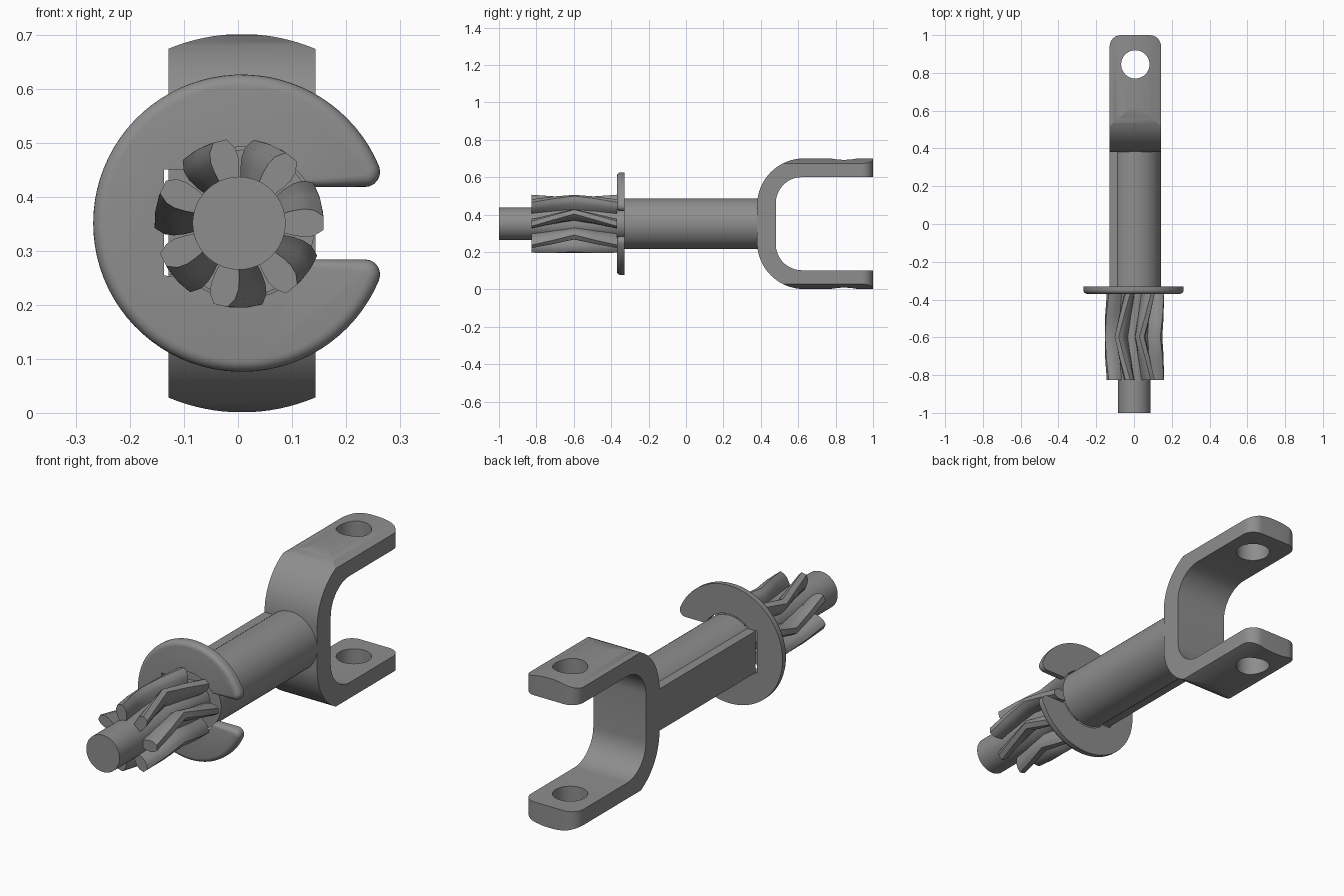
import bpy, bmesh, math
from math import sin, cos, pi, radians

if "Cube" in bpy.data.objects:
    bpy.data.objects.remove(bpy.data.objects["Cube"])

CX, CZ = 0.007, 0.351          # shaft axis
STEEL = bpy.data.materials.new("grey steel")
STEEL.diffuse_color = (0.27, 0.27, 0.27, 1)
STEEL.use_nodes = True
STEEL.node_tree.nodes["Principled BSDF"].inputs["Base Color"].default_value = STEEL.diffuse_color


def finish(name, bm, angle=30):
    bmesh.ops.recalc_face_normals(bm, faces=bm.faces)
    me = bpy.data.meshes.new(name)
    bm.to_mesh(me)
    bm.free()
    me.materials.append(STEEL)
    ob = bpy.data.objects.new(name, me)
    bpy.context.collection.objects.link(ob)
    smooth(ob, angle)
    return ob


def smooth(ob, angle=30):
    bpy.ops.object.select_all(action='DESELECT')
    ob.select_set(True)
    bpy.context.view_layer.objects.active = ob
    bpy.ops.object.shade_smooth_by_angle(angle=radians(angle))


def prism(points, direction):
    """Extrude a closed loop of 3D points along a direction."""
    bm = bmesh.new()
    face = bm.faces.new([bm.verts.new(p) for p in points])
    ext = bmesh.ops.extrude_face_region(bm, geom=[face])
    verts = [g for g in ext['geom'] if isinstance(g, bmesh.types.BMVert)]
    bmesh.ops.translate(bm, verts=verts, vec=direction)
    return bm


def arc(cx, cy, r, a0, a1, n):
    return [(cx + r * cos(radians(a0 + (a1 - a0) * i / n)),
             cy + r * sin(radians(a0 + (a1 - a0) * i / n))) for i in range(n + 1)]


def rod(name, r, y0, y1, n=64, cx=CX):
    pts = [(x, y0, z) for x, z in arc(cx, CZ, r, 0, 360, n)[:-1]]
    return finish(name, prism(pts, (0, y1 - y0, 0)))


def boolean(ob, cutter, op):
    mod = ob.modifiers.new("cut", 'BOOLEAN')
    mod.object, mod.operation, mod.solver = cutter, op, 'EXACT'
    bpy.ops.object.select_all(action='DESELECT')
    bpy.context.view_layer.objects.active = ob
    ob.select_set(True)
    bpy.ops.object.modifier_apply(modifier=mod.name)
    bpy.data.objects.remove(cutter)


# Shafts and the rectangular key along the left side
rod("front_shaft", 0.086, -1.0, -0.3, cx=0.002)
rod("main_shaft", 0.136, -0.33, 0.40)
key = [(-0.129, -0.33, 0.255), (0, -0.33, 0.255), (0, -0.33, 0.45), (-0.129, -0.33, 0.45)]
finish("shaft_key", prism(key, (0, 0.73, 0)))

# Herringbone gear teeth: one section lofted along y with a twist peaking midway
half = [(0.078, 0.017), (0.100, 0.023), (0.120, 0.026), (0.138, 0.024), (0.156, 0.013)]
section = [(r, -t) for r, t in half] + [(r, t) for r, t in reversed(half)]
bm = bmesh.new()
for k in range(7):
    rings = []
    for s in range(5):
        twist = 24 * (1 - abs(s - 2) / 2)
        a = radians(103 + k * 360 / 7 + twist)
        y = -0.825 + 0.455 * s / 4
        rings.append([bm.verts.new((0.002 + r * cos(a) - t * sin(a), y,
                                    CZ + r * sin(a) + t * cos(a))) for r, t in section])
    n = len(section)
    for r0, r1 in zip(rings, rings[1:]):
        for i in range(n):
            bm.faces.new((r0[i], r0[(i + 1) % n], r1[(i + 1) % n], r1[i]))
    bm.faces.new(rings[0])
    bm.faces.new(rings[-1])
finish("gear_teeth", bm, 25)

# Retaining clip: open ring with rounded tips and a keyed hole
R, slot, tip = 0.275, 0.067, 0.028
ca = math.asin((slot + tip) / (R - tip))           # tip fillet centre angle
tx = (R - tip) * cos(ca)
upper = arc(tx, slot + tip, tip, -90, math.degrees(ca), 6)
outer = arc(0, 0, R, math.degrees(ca), 360 - math.degrees(ca), 72)[1:-1]
lower = [(x, -z) for x, z in reversed(upper)]
h = 0.141
a_slot, a_key = math.degrees(math.asin(slot / h)), math.degrees(math.asin(0.099 / h))
hole = (arc(0, 0, h, -a_slot, a_key - 180, 16) + [(-0.144, -0.097), (-0.144, 0.099)]
        + arc(0, 0, h, 180 - a_key, a_slot, 16))
loop = [(CX + x, -0.37, CZ + z) for x, z in upper + outer + lower + hole]
bm = prism(loop, (0, 0.04, 0))


def on_rim(v):
    dx, dz = v.co.x - CX, v.co.z - CZ
    return v.co.y < -0.36 and (math.hypot(dx, dz) > 0.2 or dx > 0.12)


rim = [e for e in bm.edges if all(on_rim(v) for v in e.verts)]
bmesh.ops.bevel(bm, geom=rim, offset=0.022, offset_type='OFFSET', segments=5,
                profile=0.5, affect='EDGES', clamp_overlap=False)
finish("retaining_clip", bm, 35)

# Yoke: U profile in the y-z plane, trimmed round and drilled
outer_u = ([(1.0, 0.70)] + arc(0.63, 0.45, 0.25, 90, 180, 16)
           + arc(0.63, 0.252, 0.25, 180, 270, 16) + [(1.0, 0.002)])
inner_u = ([(1.0, 0.102)] + arc(0.62, 0.242, 0.14, 270, 180, 12)
           + arc(0.62, 0.46, 0.14, 180, 90, 12) + [(1.0, 0.60)])
x0, w = CX - 0.136, 0.272
bm = prism([(x0, y, z) for y, z in outer_u + inner_u], (w, 0, 0))
yoke = finish("yoke", bm)
# Rounded outline of the arms seen from above
c = 0.06
plan = ([(x0 - 0.01, 0.3), (x0 + w + 0.01, 0.3), (x0 + w + 0.01, 0.8), (x0 + w, 0.8)]
        + arc(x0 + w - c, 1 - c, c, 0, 90, 8) + arc(x0 + c, 1 - c, c, 90, 180, 8)
        + [(x0, 0.8), (x0 - 0.01, 0.8)])
boolean(yoke, finish("plan_cutter", prism([(x, y, -0.1) for x, y in plan], (0, 0, 1))), 'INTERSECT')
boolean(yoke, rod("round_cutter", 0.350, 0.2, 1.2, 128), 'INTERSECT')
pin = [(x, y, -0.1) for x, y in arc(CX, 0.845, 0.075, 0, 360, 40)[:-1]]
boolean(yoke, finish("pin_cutter", prism(pin, (0, 0, 1))), 'DIFFERENCE')
smooth(yoke)
